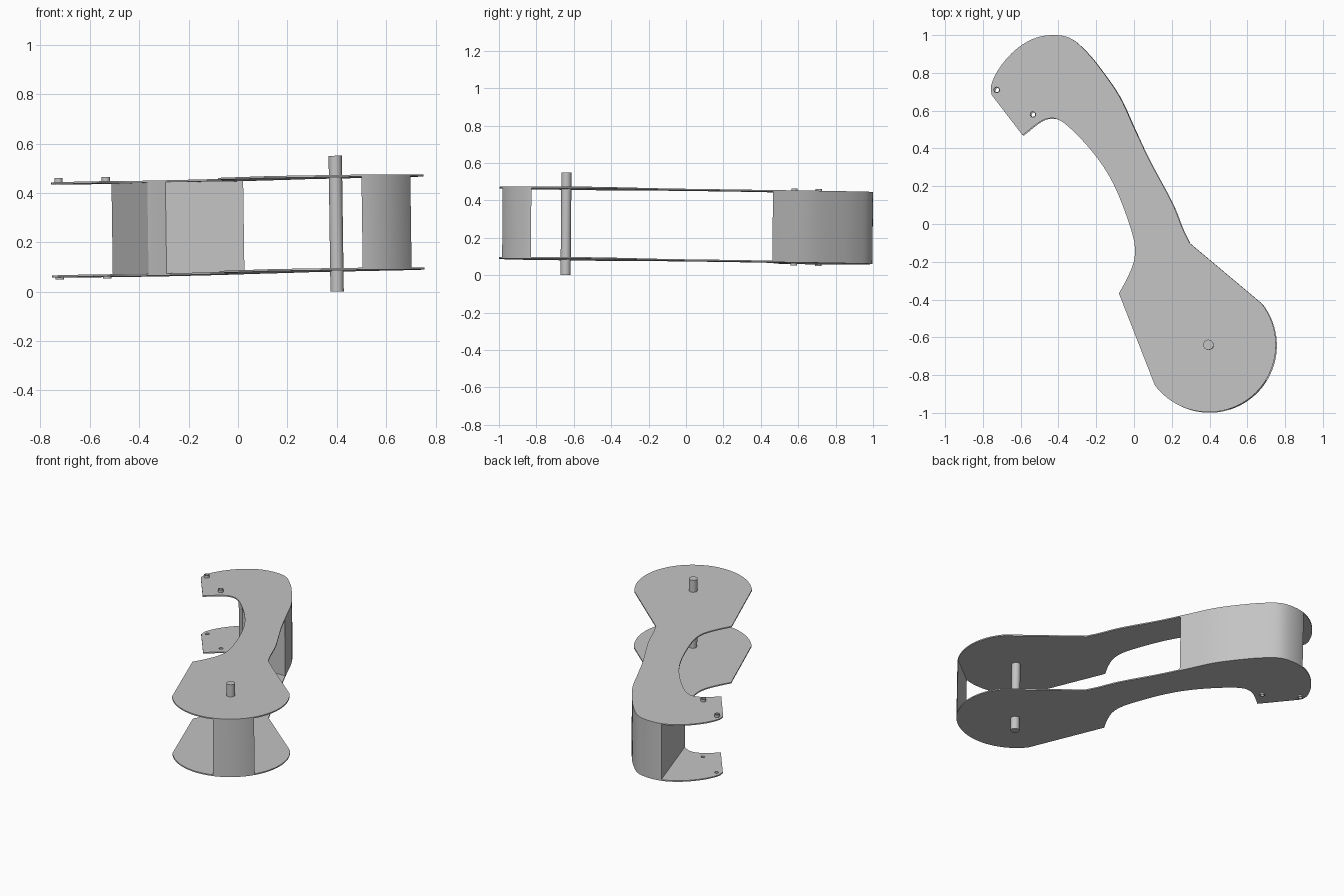
import bpy, bmesh, math
from mathutils import Matrix, Vector

cube = bpy.data.objects.get("Cube")
if cube:
    bpy.data.objects.remove(cube, do_unlink=True)

grey = bpy.data.materials.new("plain_grey")
grey.use_nodes = True
colour = (0.55, 0.55, 0.55, 1)
grey.diffuse_color = colour
grey.node_tree.nodes["Principled BSDF"].inputs["Base Color"].default_value = colour

# The whole assembly leans slightly about a pivot at the top plate
PIVOT = Vector((0, 0, 0.459))
normal = Vector((-0.0139, 0.0082, 1)).normalized()
LEAN = (Matrix.Translation(PIVOT)
        @ Vector((0, 0, 1)).rotation_difference(normal).to_matrix().to_4x4()
        @ Matrix.Translation(-PIVOT))


def smooth_path(points, steps=5):
    """Catmull-Rom curve through the points."""
    pts = [Vector(p) for p in points]
    ext = [2 * pts[0] - pts[1]] + pts + [2 * pts[-1] - pts[-2]]
    out = []
    for a, b, c, d in zip(ext, ext[1:], ext[2:], ext[3:]):
        for i in range(steps):
            t = i / steps
            out.append(0.5 * (2 * b + (c - a) * t + (2 * a - 5 * b + 4 * c - d) * t * t
                              + (3 * b - a - 3 * c + d) * t ** 3))
    return out + [pts[-1]]


def arc(centre, radius, start, end, count):
    return [Vector((centre[0] + radius * math.cos(a), centre[1] + radius * math.sin(a)))
            for a in (math.radians(start + (end - start) * i / count) for i in range(count + 1))]


def circle(centre, radius, count=20):
    return arc(centre, radius, 0, 360, count)[:-1]


def finish(name, mesh):
    """Merge seams, lean, shade and colour a part."""
    bm = bmesh.new()
    bm.from_mesh(mesh)
    bmesh.ops.remove_doubles(bm, verts=bm.verts, dist=0.0001)
    bmesh.ops.recalc_face_normals(bm, faces=bm.faces)
    bm.transform(LEAN)
    bm.to_mesh(mesh)
    bm.free()
    mesh.shade_smooth()
    mesh.set_sharp_from_angle(angle=math.radians(30))
    mesh.materials.clear()
    mesh.materials.append(grey)
    mesh.name = name
    bpy.context.collection.objects.link(bpy.data.objects.new(name, mesh))


def extruded(name, loops, z0, z1):
    """Extrude an outline; further loops become holes."""
    curve = bpy.data.curves.new(name, "CURVE")
    curve.dimensions = "2D"
    curve.fill_mode = "BOTH"
    curve.extrude = (z1 - z0) / 2
    for loop in loops:
        spline = curve.splines.new("POLY")
        spline.points.add(len(loop) - 1)
        for point, co in zip(spline.points, loop):
            point.co = (co.x, co.y, 0, 1)
        spline.use_cyclic_u = True
    temp = bpy.data.objects.new(name + "_curve", curve)
    bpy.context.collection.objects.link(temp)
    mesh = bpy.data.meshes.new_from_object(
        temp.evaluated_get(bpy.context.evaluated_depsgraph_get()))
    bpy.data.objects.remove(temp, do_unlink=True)
    bpy.data.curves.remove(curve)
    mesh.transform(Matrix.Translation((0, 0, (z0 + z1) / 2)))
    finish(name, mesh)


def spacer(name, outline, z0, z1, cuts):
    """Extrude the outline and keep the part on the positive side of each cut."""
    bm = bmesh.new()
    face = bm.faces.new([bm.verts.new((p.x, p.y, z0)) for p in outline])
    top = bmesh.ops.extrude_face_region(bm, geom=[face])["geom"]
    bmesh.ops.translate(bm, vec=(0, 0, z1 - z0),
                        verts=[v for v in top if isinstance(v, bmesh.types.BMVert)])
    if len(bm.faces) == len(outline) + 1:
        bm.faces.new([v for v in face.verts])
    for point, direction in cuts:
        bmesh.ops.bisect_plane(bm, geom=bm.verts[:] + bm.edges[:] + bm.faces[:],
                               plane_co=(*point, 0), plane_no=(*direction, 0),
                               clear_inner=True)
        bmesh.ops.holes_fill(bm, edges=[e for e in bm.edges if e.is_boundary], sides=0)
    mesh = bpy.data.meshes.new(name)
    bm.to_mesh(mesh)
    bm.free()
    finish(name, mesh)


# Side plate outline: outer edge, round end, inner edge
HUB, HUB_R = (0.395, -0.64), 0.356
outer = smooth_path([(-.755, .685), (-.755, .74), (-.71, .83), (-.63, .92), (-.535, .98),
                     (-.435, 1), (-.34, .985), (-.26, .92), (-.18, .825), (-.077, .675),
                     (0, .51), (.08, .34), (.2, .115), (.255, -.02), (.293, -.1)])
inner = smooth_path([(-.08, -.367), (-.035, -.285), (0, -.195), (.003, -.107), (-.025, 0),
                     (-.085, .16), (-.15, .285), (-.235, .4), (-.33, .5), (-.395, .55),
                     (-.445, .56), (-.5, .54), (-.59, .47)])
outline = outer + arc(HUB, HUB_R, 38, -143, 48) + inner

# Plates with two stud holes each, and hollow studs on their outside faces
LOW, HIGH, THICK = 0.074, 0.451, 0.008
studs = {"outer": (-.727, .71), "inner": (-.535, .58)}
STUD_R, BORE_R = 0.017, 0.0125
holes = [circle(c, BORE_R) for c in studs.values()]
for side, z, stud_z in (("lower", LOW, LOW - 0.009), ("upper", HIGH, HIGH + THICK)):
    extruded(side + "_plate", [outline] + holes, z, z + THICK)
    stud_top = LOW if side == "lower" else HIGH + 0.025
    for place, centre in studs.items():
        extruded(f"{side}_{place}_stud", [circle(centre, STUD_R), circle(centre, BORE_R)],
                 stud_z, stud_top)

# Solid spacers between the plates
spacer("back_spacer", outline, LOW + THICK, HIGH,
       [((0, .465), (0, 1)), ((-.51, .98), (.44, .14))])
spacer("front_spacer", outline, LOW + THICK, HIGH, [((.5, -.98), (.155, -.2))])

# Pivot pin through the round end
extruded("pivot_pin", [circle((HUB[0], HUB[1]), 0.027, 24)], -0.0103, 0.5395)
